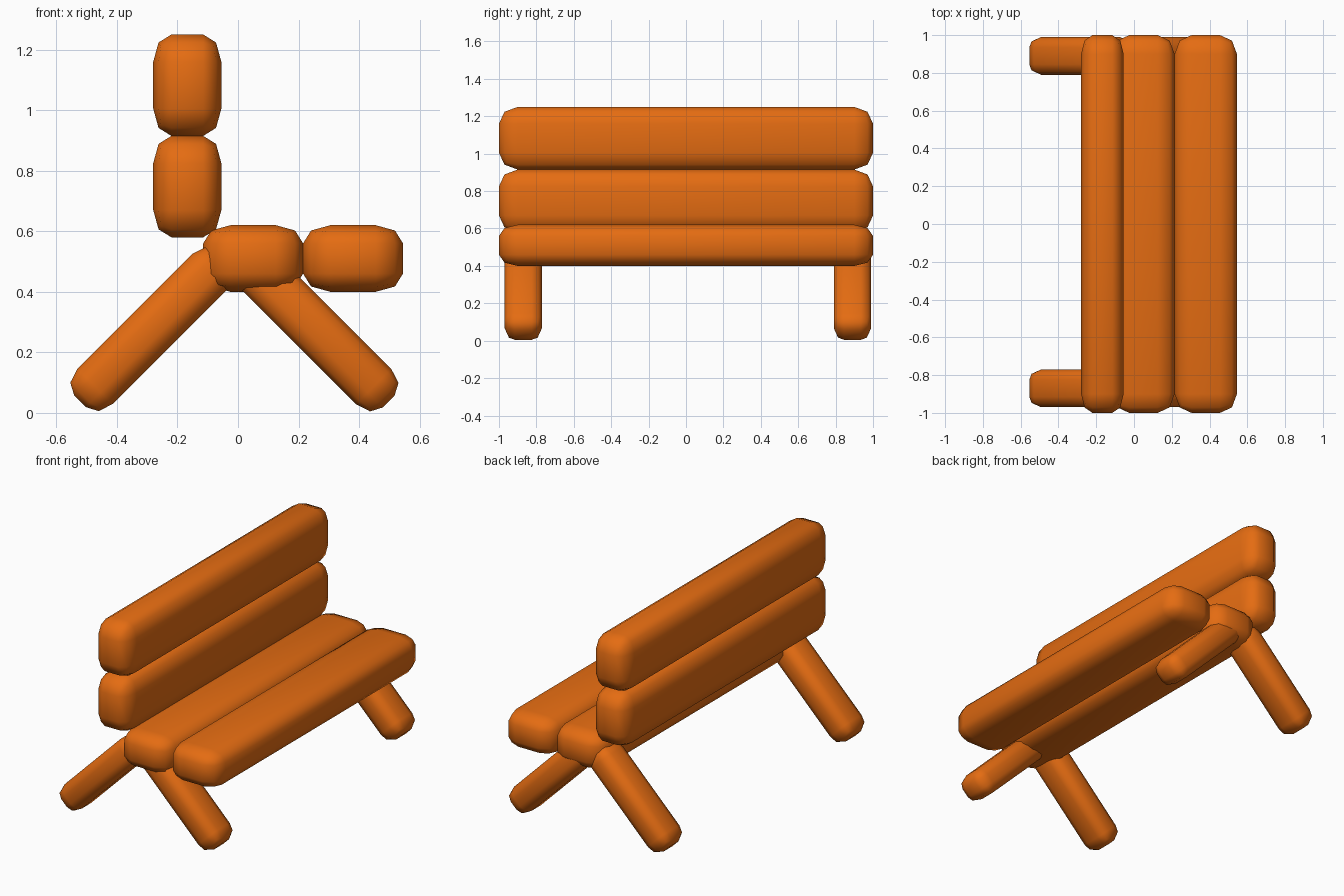
import bpy, bmesh
from math import radians

if "Cube" in bpy.data.objects:
    bpy.data.objects.remove(bpy.data.objects["Cube"])

BEVEL = 0.27

orange = bpy.data.materials.new("orange")
orange.diffuse_color = (0.78, 0.15, 0.006, 1)
orange.use_nodes = True
orange.node_tree.nodes["Principled BSDF"].inputs["Base Color"].default_value = orange.diffuse_color


def rounded_bar(name, centre, size, round_, tilt=0):
    """Rounded box; size and rounding depth are given per axis, tilt is about y."""
    bm = bmesh.new()
    bmesh.ops.create_cube(bm, size=1)
    bmesh.ops.bevel(bm, geom=bm.edges[:], offset=BEVEL, segments=2,
                    profile=0.5, affect='EDGES')
    for v in bm.verts:
        for i in range(3):
            sign = 1 if v.co[i] > 0 else -1
            inset = (0.5 - abs(v.co[i])) / BEVEL * round_[i]
            v.co[i] = sign * (size[i] / 2 - inset)
    for f in bm.faces:
        f.smooth = True
    mesh = bpy.data.meshes.new(name)
    bm.to_mesh(mesh)
    bm.free()
    mesh.materials.append(orange)
    ob = bpy.data.objects.new(name, mesh)
    ob.location = centre
    ob.rotation_euler.y = radians(tilt)
    bpy.context.collection.objects.link(ob)


# Seat slats
for name, x in (("rear_seat_slat", 0.05), ("front_seat_slat", 0.38)):
    rounded_bar(name, (x, 0, 0.51), (0.33, 2, 0.22), (0.09, 0.1, 0.06))

# Backrest slats
for name, z in (("lower_back_slat", 0.7475), ("upper_back_slat", 1.0825)):
    rounded_bar(name, (-0.1675, 0, z), (0.225, 2, 0.335), (0.06, 0.1, 0.09))

# Splayed legs at both ends
for end, y in (("left", -0.87), ("right", 0.89)):
    for name, x, z, tilt in (("rear_leg", -0.283, 0.277, 45),
                             ("front_leg", 0.259, 0.276, -45)):
        rounded_bar(f"{end}_{name}", (x, y, z), (0.165, 0.2, 0.675),
                    (0.055, 0.055, 0.07), tilt)
